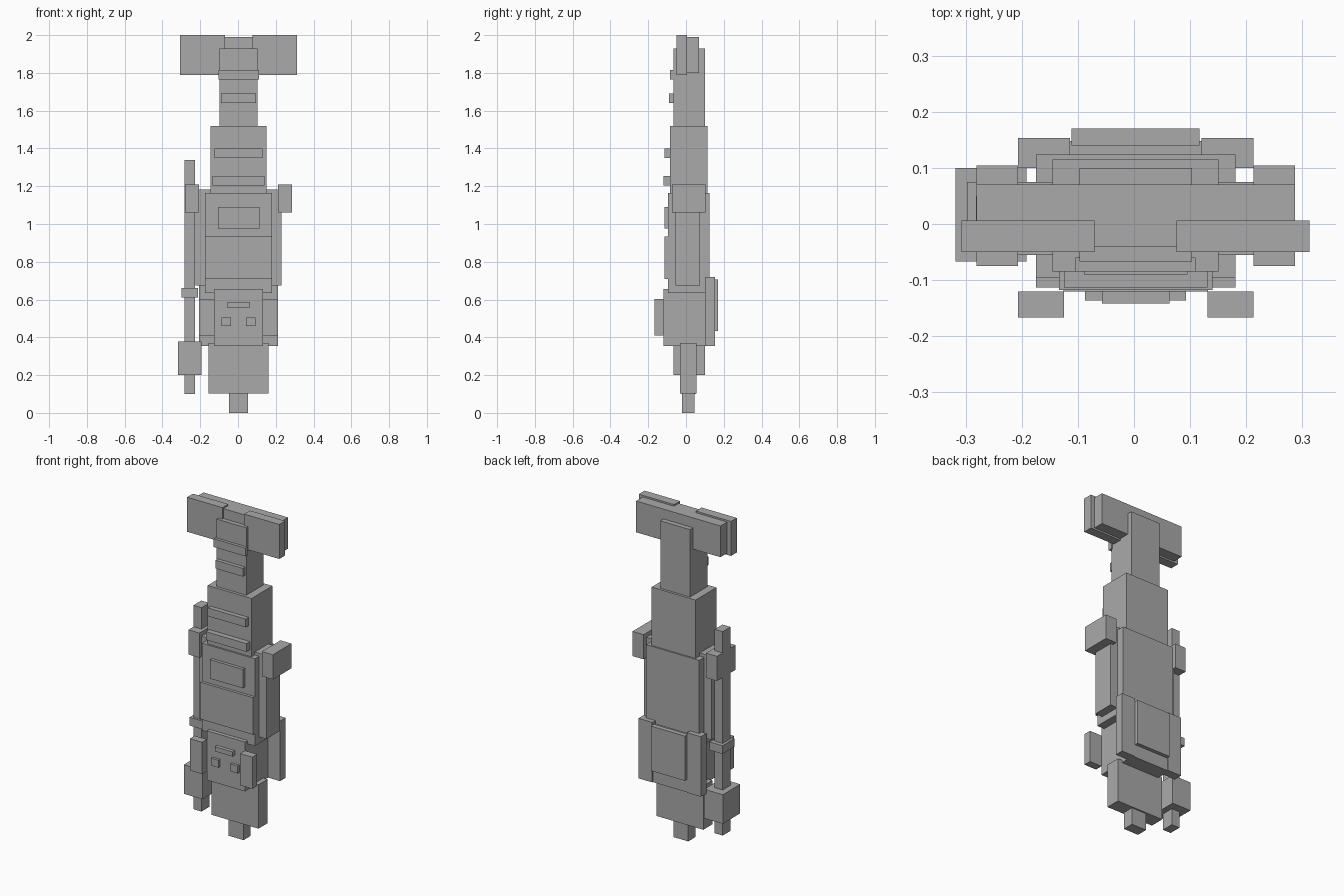
import bpy
from mathutils import Vector

cube = bpy.data.objects.get("Cube")
if cube:
    bpy.data.objects.remove(cube, do_unlink=True)

shade = .4
colour = (shade, shade, shade, 1)
grey = bpy.data.materials.new("plain grey")
grey.use_nodes = True
grey.diffuse_color = colour
grey.node_tree.nodes["Principled BSDF"].inputs["Base Color"].default_value = colour

MIDDLE = .003      # the body's middle plane
STAFF_X = -.255    # the staff's axis


def box(name, half, front, back, bottom, top, x=MIDDLE):
    """Block of the given half width, centred on x."""
    low = Vector((x - half, front, bottom))
    high = Vector((x + half, back, top))
    bpy.ops.mesh.primitive_cube_add(size=1, location=(low + high) / 2)
    block = bpy.context.object
    block.name = block.data.name = name
    block.scale = high - low
    bpy.ops.object.transform_apply(location=False, rotation=False, scale=True)
    block.data.materials.append(grey)


def pair(name, inner, outer, **extent):
    """Matching blocks on both sides of the middle plane."""
    half = (outer - inner) / 2
    for side, sign in (("left_", 1), ("right_", -1)):
        box(side + name, half, x=MIDDLE + sign * (inner + half), **extent)


# Tail fin: wide back board with two front lobes
box("fin_board", half=.284, front=-.04, back=.07, bottom=1.8, top=1.99)
pair("fin_lobe", inner=.073, outer=.31, front=-.05, back=.006, bottom=1.79, top=2)

# Stepped tail
box("upper_tail", half=.1, front=-.067, back=.1, bottom=1.5, top=1.93)
box("lower_tail", half=.148, front=-.085, back=.115, bottom=1.1, top=1.52)

# Raised bands across the tail
bands = {
    "top_band": (.107, -.085, 1.765),
    "upper_band": (.092, -.09, 1.64),
    "lower_band": (.128, -.113, 1.35),
    "waist_band": (.137, -.118, 1.205),
}
for name, (half, front, bottom) in bands.items():
    box(name, half, front=front, back=-.06, bottom=bottom, top=bottom + .05)

# Torso, belly panel and chest plate
box("torso", half=.178, front=-.096, back=.124, bottom=.635, top=1.165)
box("belly_panel", half=.178, front=-.113, back=-.09, bottom=.71, top=.935)
box("chest_plate", half=.11, front=-.115, back=-.09, bottom=.975, top=1.09)

# Side panels and shoulders
box("side_panels", half=.227, front=-.055, back=.075, bottom=.675, top=1.183)
pair("shoulder", inner=.21, outer=.284, front=-.075, back=.104, bottom=1.06, top=1.21)

# Head with face details
box("head", half=.129, front=-.12, back=.1, bottom=.355, top=.655)
pair("eye", inner=.04, outer=.09, front=-.136, back=-.11, bottom=.46, top=.505)
box("brow", half=.06, front=-.142, back=-.11, bottom=.557, top=.585)
pair("cheek_guard", inner=.128, outer=.21, front=-.167, back=-.12, bottom=.41, top=.603)

# Pack behind the head
box("pack_core", half=.117, front=.09, back=.148, bottom=.355, top=.7)
pair("pack_column", inner=.117, outer=.21, front=.1, back=.153, bottom=.355, top=.72)
box("pack_plate", half=.114, front=.14, back=.17, bottom=.433, top=.705)

# Crest below the head
box("crest", half=.158, front=-.033, back=.055, bottom=.103, top=.37)
box("crest_tip", half=.05, front=-.022, back=.046, bottom=0, top=.11)

# Staff on the right side
box("staff", half=.027, front=-.025, back=.05, bottom=.1, top=1.34, x=STAFF_X)
box("staff_guard", half=.043, front=-.04, back=.075, bottom=.61, top=.66, x=STAFF_X)
box("staff_head", half=.063, front=-.067, back=.1, bottom=.2, top=.377, x=STAFF_X)
